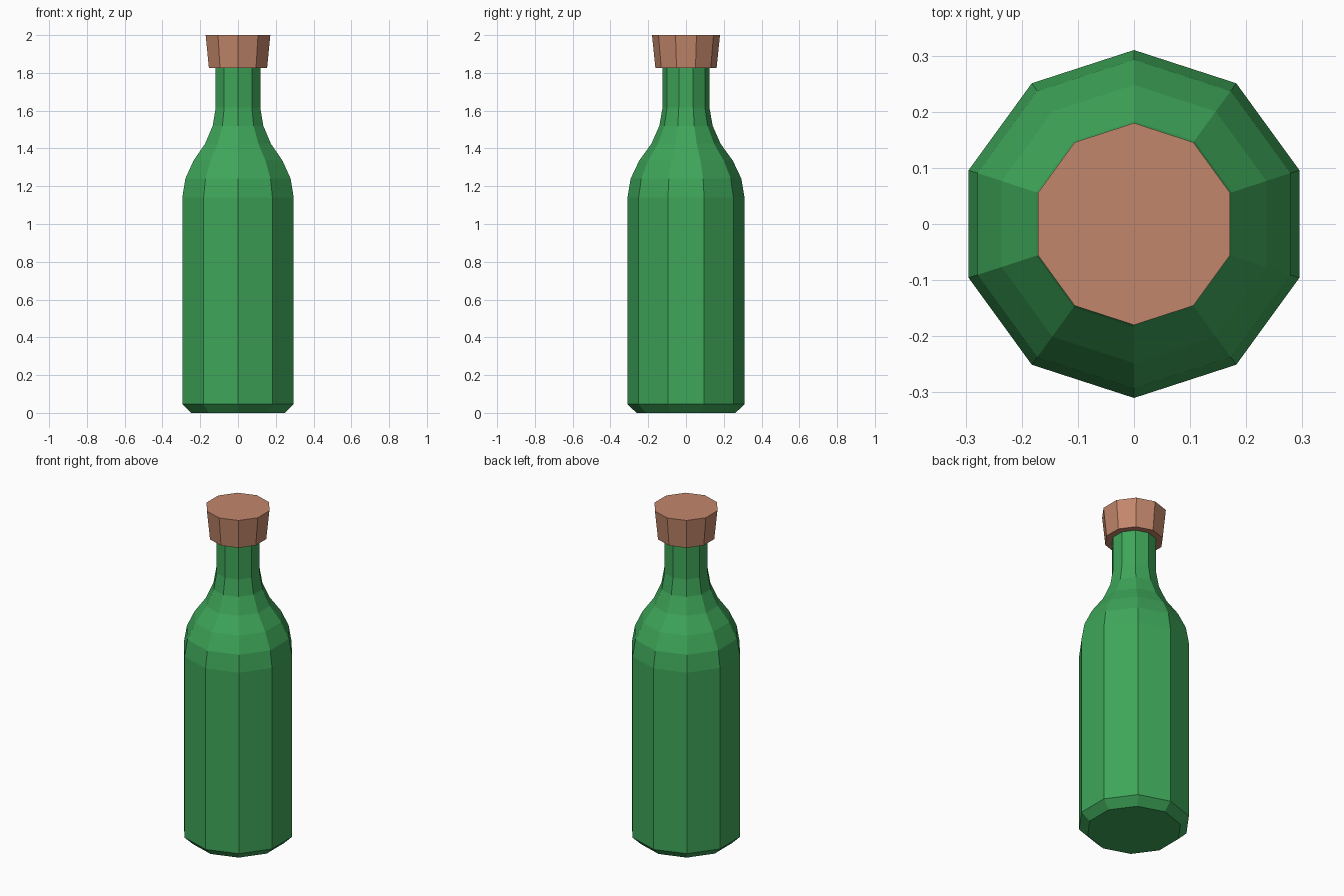
import bpy, bmesh, math

if "Cube" in bpy.data.objects:
    bpy.data.objects.remove(bpy.data.objects["Cube"])

SIDES = 10


def material(name, rgb):
    m = bpy.data.materials.new(name)
    m.diffuse_color = (*rgb, 1.0)
    m.use_nodes = True
    m.node_tree.nodes["Principled BSDF"].inputs["Base Color"].default_value = m.diffuse_color
    return m


def lathe(name, profile, mat):
    """Flat-faced ten-sided solid from (radius, height) points, capped at both ends."""
    bm = bmesh.new()
    rings = []
    for r, z in profile:
        ring = []
        for i in range(SIDES):
            a = math.pi / 2 + 2 * math.pi * i / SIDES
            ring.append(bm.verts.new((r * math.cos(a), r * math.sin(a), z)))
        rings.append(ring)
    for low, high in zip(rings, rings[1:]):
        for i in range(SIDES):
            j = (i + 1) % SIDES
            bm.faces.new((low[i], low[j], high[j], high[i]))
    bm.faces.new(rings[0][::-1])
    bm.faces.new(rings[-1])
    bmesh.ops.recalc_face_normals(bm, faces=bm.faces)
    mesh = bpy.data.meshes.new(name)
    bm.to_mesh(mesh)
    bm.free()
    mesh.materials.append(mat)
    obj = bpy.data.objects.new(name, mesh)
    bpy.context.collection.objects.link(obj)
    return obj


green = material("green glass", (0.048, 0.38, 0.10))
cork = material("cork brown", (0.54, 0.24, 0.145))

# Bottle: bevelled foot, straight body, curved shoulder, narrow neck
lathe("bottle", [(0.262, 0.0), (0.31, 0.046), (0.31, 1.14), (0.293, 1.24),
                 (0.248, 1.335), (0.183, 1.425), (0.141, 1.52),
                 (0.124, 1.617), (0.124, 1.83)], green)

# Stopper: widens towards the top
lathe("stopper", [(0.162, 1.826), (0.18, 2.0)], cork)
